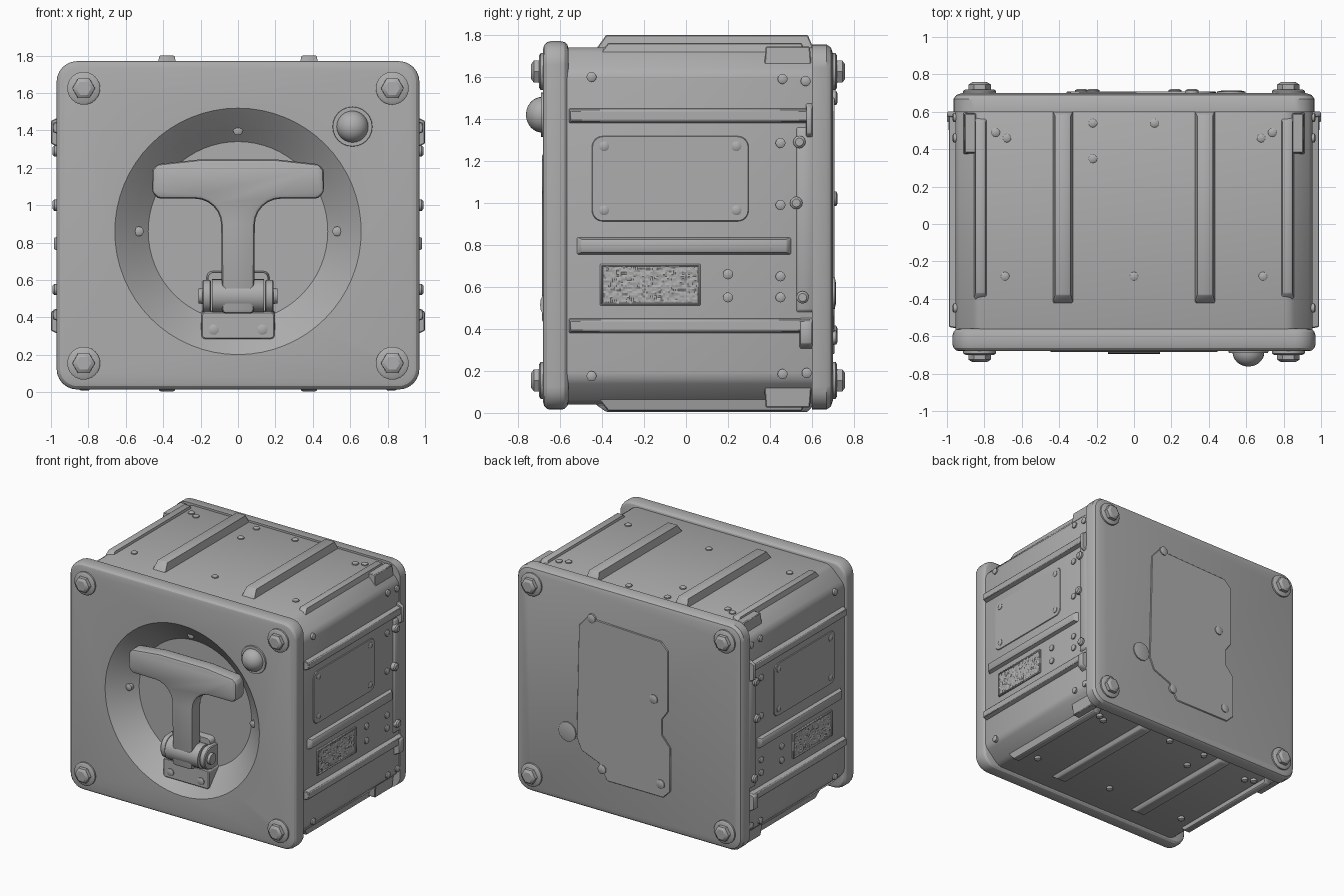
import bpy, bmesh, math, random
from mathutils import Vector

if "Cube" in bpy.data.objects:
    bpy.data.objects.remove(bpy.data.objects["Cube"])

random.seed(4)
grey = bpy.data.materials.new("painted grey")
grey.diffuse_color = (0.42, 0.42, 0.42, 1)
grey.use_nodes = True
grey.node_tree.nodes["Principled BSDF"].inputs["Base Color"].default_value = grey.diffuse_color
MID = 0.885  # centre height of the case


def place(face, v, u, w):
    """Face coordinates to world: u along y on the sides, w points outward."""
    return {
        "right": (w, u, v), "left": (-w, u, v),
        "top": (v, u, w), "bottom": (v, u, 2 * MID - w),
        "front": (v, -w, u), "back": (v, w, u),
    }[face]


def finish(name, bm, bevel=0.0, segments=2, angle=35):
    bmesh.ops.recalc_face_normals(bm, faces=bm.faces)
    me = bpy.data.meshes.new(name)
    bm.to_mesh(me)
    bm.free()
    me.materials.append(grey)
    ob = bpy.data.objects.new(name, me)
    bpy.context.collection.objects.link(ob)
    bpy.ops.object.select_all(action="DESELECT")
    bpy.context.view_layer.objects.active = ob
    ob.select_set(True)
    if bevel:
        m = ob.modifiers.new("bevel", "BEVEL")
        m.width, m.segments, m.limit_method = bevel, segments, "ANGLE"
        m.angle_limit = math.radians(30)
        bpy.ops.object.modifier_apply(modifier="bevel")
    bpy.ops.object.shade_smooth_by_angle(angle=math.radians(angle))
    return ob


def loft(name, face, loops, bevel=0.0, segments=2):
    """Skin a stack of outlines, each given as (points, w)."""
    bm = bmesh.new()
    rings = [[bm.verts.new(place(face, v, u, w)) for v, u in pts] for pts, w in loops]
    n = len(rings[0])
    for a, b in zip(rings, rings[1:]):
        for i in range(n):
            j = (i + 1) % n
            bm.faces.new((a[i], a[j], b[j], b[i]))
    bm.faces.new(rings[0])
    bm.faces.new(rings[-1])
    return finish(name, bm, bevel, segments)


def rounded(v0, v1, u0, u1, r, n=6):
    pts = []
    for cv, cu, a0 in ((v1 - r, u1 - r, 0), (v0 + r, u1 - r, 90),
                       (v0 + r, u0 + r, 180), (v1 - r, u0 + r, 270)):
        for k in range(n + 1):
            a = math.radians(a0 + 90 * k / n)
            pts.append((cv + r * math.cos(a), cu + r * math.sin(a)))
    return pts


def circle(v, u, r, n=24, turn=0.0):
    return [(v + r * math.cos(turn + 2 * math.pi * k / n),
             u + r * math.sin(turn + 2 * math.pi * k / n)) for k in range(n)]


def rect(v0, v1, u0, u1):
    return [(v0, u0), (v1, u0), (v1, u1), (v0, u1)]


def rib(name, face, v0, v1, u0, u1, w0, w1, side=0.015, end0=0.05, end1=0.03):
    loft(name, face, [(rect(v0, v1, u0, u1), w0),
                      (rect(v0 + side, v1 - side, u0 + end0, u1 - end1), w1)], 0.005, 1)


def rivet(name, face, v, u, w, r=0.024, h=0.014):
    loft(name, face, [(circle(v, u, r, 12), w - 0.02), (circle(v, u, r, 12), w + h * 0.6),
                      (circle(v, u, r * 0.65, 12), w + h)])


# main shell with chamfered long corners
c = 0.12
half = [(0.955, 0.04 + c), (0.955, 1.74 - c), (0.955 - c, 1.74)]
outline = half + [(-0.955 + c, 1.74), (-0.955, 1.74 - c), (-0.955, 0.04 + c),
                  (-0.955 + c, 0.04), (0.955 - c, 0.04)]
shell = loft("case_shell", "back", [(outline, -0.6), (outline, 0.64)], 0.03)

# end plates
front = loft("front_plate", "front", [(rounded(-0.97, 0.97, 0.015, 1.77, 0.11), 0.56),
             (rounded(-0.97, 0.97, 0.015, 1.77, 0.11), 0.68)], 0.035, 3)
loft("back_plate", "back", [(rounded(-0.965, 0.965, 0.015, 1.755, 0.11), 0.60),
     (rounded(-0.965, 0.965, 0.015, 1.755, 0.11), 0.668),
     (rounded(-0.95, 0.95, 0.03, 1.74, 0.10), 0.69),
     (rounded(-0.92, 0.92, 0.06, 1.71, 0.08), 0.70)])

# round conical recess in the front
CZ = 0.86
cutter = loft("recess_cutter", "front", [(circle(0, CZ, r, 64), w) for r, w in
              ((0.48, 0.52), (0.635, 0.66), (0.66, 0.681), (0.66, 0.8))])
for ob in (front, shell):
    bpy.context.view_layer.objects.active = ob
    m = ob.modifiers.new("recess", "BOOLEAN")
    m.object, m.operation, m.solver = cutter, "DIFFERENCE", "EXACT"
    bpy.ops.object.modifier_apply(modifier="recess")
    bpy.ops.object.select_all(action="DESELECT")
    ob.select_set(True)
    bpy.ops.object.shade_smooth_by_angle(angle=math.radians(25))
bpy.data.objects.remove(cutter)
for v, u in ((0, 1.40), (-0.53, 0.86), (0.53, 0.86)):
    rivet("recess_screw", "front", v, u, 0.57, 0.026, 0.015)

# corner bolts on both ends
for face, w in (("front", 0.68), ("back", 0.70)):
    for v in (-0.825, 0.825):
        for u in (0.155, 1.625):
            loft("bolt_washer", face, [(circle(v, u, 0.088), w - 0.02),
                 (circle(v, u, 0.088), w + 0.012), (circle(v, u, 0.075), w + 0.02)])
            loft("bolt_head", face, [(circle(v, u, 0.062, 6), w),
                 (circle(v, u, 0.06, 6), w + 0.045), (circle(v, u, 0.04, 6), w + 0.058)])

# indicator dome
loft("dome_base", "front", [(circle(0.612, 1.42, 0.11), 0.66), (circle(0.612, 1.42, 0.105), 0.69)])
loft("indicator_dome", "front", [(circle(0.612, 1.42, 0.085 * math.cos(a)),
     0.685 + 0.077 * math.sin(a)) for a in [math.radians(11 * k) for k in range(9)]])

# pull handle with filleted stem
left = [(-0.2, 1.245), (-0.43, 1.22), (-0.46, 1.19), (-0.46, 1.07), (-0.43, 1.035)]
left += [(-0.23 + 0.14 * math.sin(t), 0.895 + 0.14 * math.cos(t))
         for t in [math.radians(15 * k) for k in range(7)]]
left += [(-0.085, 0.42)]
tee = left + [(-v, u) for v, u in reversed(left)]
loft("pull_handle", "front", [(tee, 0.575), (tee, 0.685)], 0.022, 2)

# hinge bracket
loft("hinge_base", "front", [(rounded(-0.2, 0.2, 0.28, 0.44, 0.02), 0.50),
     (rounded(-0.195, 0.195, 0.285, 0.43, 0.02), 0.635)], 0.006, 1)
loft("hinge_back", "front", [(rounded(-0.17, 0.17, 0.4, 0.65, 0.03), 0.50),
     (rounded(-0.16, 0.16, 0.41, 0.64, 0.03), 0.57)])
for s in (-1, 1):
    # ear profile lies in the y-z plane
    arc = [(-0.605 - 0.075 * math.sin(a), 0.515 + 0.085 * math.cos(a))
           for a in [math.radians(18 * k) for k in range(11)]]
    ear = [(z, y) for y, z in arc + [(-0.5, 0.36), (-0.5, 0.60)]]
    side = "right" if s > 0 else "left"
    loft("hinge_ear", side, [(ear, 0.145), (ear, 0.19)], 0.006, 1)
    loft("hinge_pin", side, [(circle(0.515, -0.605, 0.045), 0.18), (circle(0.515, -0.605, 0.04), 0.21)])
    rivet("hinge_screw", "front", s * 0.13, 0.335, 0.635, 0.028, 0.012)
loft("hinge_barrel", "right", [(circle(0.515, -0.605, 0.09), -0.14), (circle(0.515, -0.605, 0.09), 0.14)])

# ribs, corner rails and rivets on top and bottom
for face, tip in (("top", 1.80), ("bottom", 1.765)):
    for s in (-1, 1):
        rib("long_rib", face, s * 0.38 - 0.055, s * 0.38 + 0.055, -0.43, 0.61, 1.73, tip)
        rib("corner_rail", face, s * 0.82 - 0.04, s * 0.82 + 0.04, -0.42, 0.58, 1.70, 1.762)
        rib("corner_clip", face, s * 0.875 - 0.04, s * 0.875 + 0.04, 0.37, 0.60, 1.62, 1.745, 0.01, 0.01, 0.01)
        rivet("top_rivet", face, s * 0.68, 0.46, 1.74)
        rivet("top_rivet", face, s * 0.74, 0.49, 1.74)
        rivet("top_rivet", face, s * 0.69, -0.28, 1.74)
    for v, u in ((-0.22, 0.54), (0.11, 0.54), (-0.22, 0.35), (0, -0.28)):
        rivet("top_rivet", face, v, u, 1.74)

side_rivets = [(-.45, 1.6), (.46, 1.59), (.57, 1.58), (-.39, 1.27), (.24, 1.27), (.45, 1.285),
               (-.39, .965), (.24, .965), (.45, .99), (.2, .66), (.45, .65), (.2, .55),
               (.45, .55), (-.45, .175), (.46, .185), (.575, .19)]
for face in ("right", "left"):
    # side ribs and their end tabs
    rib("upper_rib", face, 1.375, 1.455, -0.56, 0.60, 0.94, 0.99, 0.015, 0.01, 0.01)
    rib("lower_rib", face, 0.375, 0.455, -0.56, 0.60, 0.94, 0.99, 0.015, 0.01, 0.01)
    rib("middle_rib", face, 0.75, 0.84, -0.53, 0.51, 0.94, 0.985, 0.015, 0.03, 0.03)
    rib("upper_tab", face, 1.30, 1.48, 0.57, 0.605, 0.94, 1.0, 0.03, 0.005, 0.005)
    rib("lower_tab", face, 0.30, 0.46, 0.54, 0.605, 0.94, 1.0, 0.03, 0.005, 0.005)
    rib("rear_flange", face, 0.47, 1.37, 0.52, 0.61, 0.94, 0.968, 0.02, 0.012, 0.005)
    # access panel
    loft("access_panel", face, [(rounded(0.91, 1.32, -0.45, 0.30, 0.05), 0.95),
         (rounded(0.915, 1.315, -0.445, 0.295, 0.05), 0.961)])
    for u, v in side_rivets:
        rivet("side_rivet", face, v, u, 0.956)
    for u, v in ((0.54, 1.29), (0.525, 1.0), (0.555, 0.55)):
        rivet("flange_bolt", face, v, u, 0.968, 0.03, 0.024)
    # vent frame and rough mesh infill
    for v0, v1, u0, u1 in ((.51, .525, -.41, .07), (.695, .71, -.41, .07),
                           (.51, .71, -.41, -.395), (.51, .71, .055, .07)):
        rib("vent_frame", face, v0, v1, u0, u1, 0.95, 0.968, 0.002, 0.002, 0.002)
    bm = bmesh.new()
    nu, nv = 46, 18
    g = [[bm.verts.new(place(face, 0.52 + 0.18 * j / nv, -0.40 + 0.46 * i / nu,
                             0.957 + random.uniform(0, 0.007)))
          for j in range(nv + 1)] for i in range(nu + 1)]
    for i in range(nu):
        for j in range(nv):
            q = (g[i][j], g[i + 1][j], g[i + 1][j + 1], g[i][j + 1])
            bm.faces.new(q if face == "right" else q[::-1])
    bm.normal_update()
    flip = bm.faces[:] and sum(f.normal.x for f in bm.faces) * (1 if face == "right" else -1) < 0
    mesh_ob = finish("vent_mesh", bm, angle=10)
    if (sum(p.normal.x for p in mesh_ob.data.polygons) > 0) != (face == "right"):
        mesh_ob.data.flip_normals()

# low irregular cover on the back, with screws
cover = [(0.35, 1.50), (-0.28, 1.48), (-0.34, 1.42), (-0.34, 0.95), (-0.29, 0.88), (-0.29, 0.76),
         (-0.36, 0.68), (-0.36, 0.34), (-0.30, 0.28), (0.18, 0.28), (0.25, 0.40), (0.40, 0.46),
         (0.44, 0.55), (0.42, 1.42)]
loft("back_cover", "back", [(cover, 0.69), (cover, 0.708)], 0.004, 1)
for v, u in ((0.31, 1.50), (-0.22, 1.02), (-0.28, 0.38), (0.22, 0.36)):
    rivet("back_screw", "back", v, u, 0.706, 0.035, 0.015)
rivet("back_boss", "back", 0.52, 0.57, 0.70, 0.075, 0.014)
